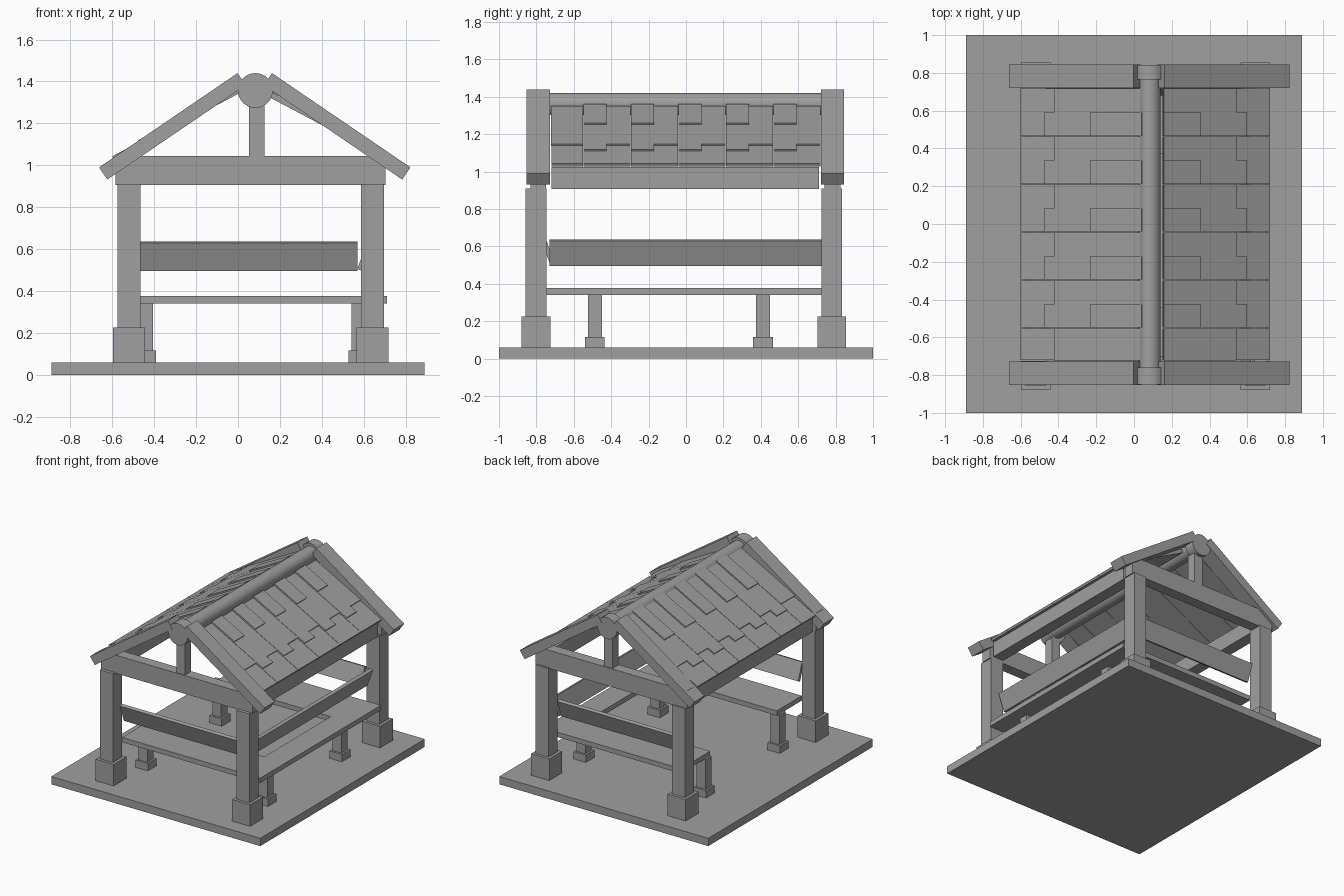
import bpy
import bmesh
import math
from mathutils import Vector

cube = bpy.data.objects.get("Cube")
if cube:
    bpy.data.objects.remove(cube, do_unlink=True)

# Single plain colour for the whole shelter
grey = bpy.data.materials.new("plain_grey")
grey.use_nodes = True
grey.diffuse_color = (0.35, 0.35, 0.35, 1)
grey.node_tree.nodes["Principled BSDF"].inputs["Base Color"].default_value = (0.35, 0.35, 0.35, 1)


def prism(name, profile, start, end, axis="y"):
    """Extrude a profile: (x, z) points along y, or (y, z) points along x."""
    def place(p, t):
        return (p[0], t, p[1]) if axis == "y" else (t, p[0], p[1])
    bm = bmesh.new()
    a = [bm.verts.new(place(p, start)) for p in profile]
    b = [bm.verts.new(place(p, end)) for p in profile]
    bm.faces.new(a)
    bm.faces.new(b[::-1])
    for i in range(len(a)):
        j = (i + 1) % len(a)
        bm.faces.new((a[j], a[i], b[i], b[j]))
    bmesh.ops.recalc_face_normals(bm, faces=bm.faces)
    mesh = bpy.data.meshes.new(name)
    bm.to_mesh(mesh)
    bm.free()
    mesh.materials.append(grey)
    obj = bpy.data.objects.new(name, mesh)
    bpy.context.collection.objects.link(obj)
    return obj


def box(name, x, y, z):
    return prism(name, [(x[0], z[0]), (x[1], z[0]), (x[1], z[1]), (x[0], z[1])], *y)


def block(name, cx, cy, w, z):
    return box(name, (cx - w / 2, cx + w / 2), (cy - w / 2, cy + w / 2), z)


def plank(top, bottom, thick):
    """Four corners of a sloping plank hanging below the line top-bottom."""
    a, b = Vector(top), Vector(bottom)
    d = (b - a).normalized()
    n = Vector((-d.y, d.x))
    if n.y > 0:
        n = -n
    return [tuple(p) for p in (a, b, b + n * thick, a + n * thick)]


def rod(name, radius, y0, y1, x, z):
    bpy.ops.mesh.primitive_cylinder_add(vertices=32, radius=radius, depth=y1 - y0,
                                        location=(x, (y0 + y1) / 2, z),
                                        rotation=(math.pi / 2, 0, 0))
    obj = bpy.context.object
    obj.name = name
    obj.data.materials.append(grey)
    bpy.ops.object.shade_smooth_by_angle()


MID = 0.06      # middle of the frame in x
RIDGE = 0.08    # middle of the gables in x

box("floor_slab", (-0.89, 0.89), (-1, 1), (0, 0.06))

# Corner posts on square footings
for side, cx in (("right", -0.52), ("left", 0.642)):
    for end, cy in (("front", -0.802), ("back", 0.779)):
        block(f"{end}_{side}_footing", cx, cy, 0.154, (0.055, 0.226))
        block(f"{end}_{side}_post", cx, cy, 0.11, (0.22, 0.91))

# Eaves beams along both sides
box("right_eaves_beam", (-0.575, -0.485), (-0.72, 0.71), (0.907, 1.025))
box("left_eaves_beam", (0.605, 0.695), (-0.72, 0.71), (0.907, 1.025))

# Gable ends: tie beam, king post, sloping boards
for end, cy in (("front", -0.79), ("back", 0.783)):
    box(f"{end}_tie_beam", (-0.585, 0.705), (cy - 0.042, cy + 0.042), (0.905, 1.045))
    box(f"{end}_king_post", (0.053, 0.127), (cy - 0.035, cy + 0.035), (1.04, 1.3))
    for side, s in (("right", -1), ("left", 1)):
        board = plank((RIDGE + s * 0.082, 1.44), (RIDGE + s * 0.743, 0.99), 0.07)
        prism(f"{end}_{side}_gable_board", board, cy - 0.062, cy + 0.062)

# Ridge pole with thicker ends
rod("ridge_pole", 0.058, -0.77, 0.77, 0.083, 1.362)
rod("front_ridge_end", 0.083, -0.85, -0.76, 0.083, 1.357)
rod("back_ridge_end", 0.083, 0.765, 0.843, 0.083, 1.357)

# Roof: wide base planks, then overlapping half-width shingles in two layers
SLOPE = 0.53
STEP = 0.127


def shingle(name, s, inner, outer, lift, thick, y0, y1):
    def point(d):
        return (MID + s * d, 1.043 + SLOPE * (0.66 - d) + lift)
    prism(name, plank(point(inner), point(outer), thick), y0, y1)


for side, s, inner in (("right", -1, 0.02), ("left", 1, 0.1)):
    for i in range(6):
        y1 = 0.718 - i * 2 * STEP
        ym = y1 - STEP
        y0 = max(y1 - 2 * STEP, -0.722)
        tag = f"{side}_{i + 1}"
        shingle(f"roof_plank_{tag}", s, inner, 0.66, 0, 0.018, y0 + 0.003, y1)
        short_end = ym if i < 5 else y0
        shingle(f"short_shingle_{tag}", s, inner, 0.483, 0.011, 0.012, short_end, y1)
        if i < 5:
            shingle(f"long_shingle_{tag}", s, inner, 0.537, 0.011, 0.012, y0 + 0.003, ym)
            shingle(f"top_shingle_{tag}", s, inner, 0.293, 0.022, 0.012, y0 + 0.003, ym)

# Bench seats on three sides; the right side stays open
SEAT = (0.34, 0.377)
box("front_seat", (-0.465, 0.53), (-0.745, -0.44), SEAT)
box("back_seat", (-0.465, 0.53), (0.37, 0.725), SEAT)
box("left_seat", (0.53, 0.71), (-0.745, 0.725), SEAT)

# Bench legs on small feet
for side, cx in (("right", -0.443), ("left", 0.58)):
    for end, cy in (("front", -0.487), ("back", 0.412)):
        block(f"{end}_{side}_bench_foot", cx, cy, 0.105, (0.055, 0.117))
        block(f"{end}_{side}_bench_leg", cx, cy, 0.075, (0.11, 0.345))

# Backrests lean outwards
prism("front_backrest", plank((-0.748, 0.637), (-0.7, 0.505), 0.025), -0.465, 0.57, "x")
prism("back_backrest", plank((0.728, 0.637), (0.68, 0.505), 0.025), -0.465, 0.57, "x")
prism("left_backrest", plank((0.617, 0.637), (0.569, 0.505), 0.025), -0.73, 0.725)
